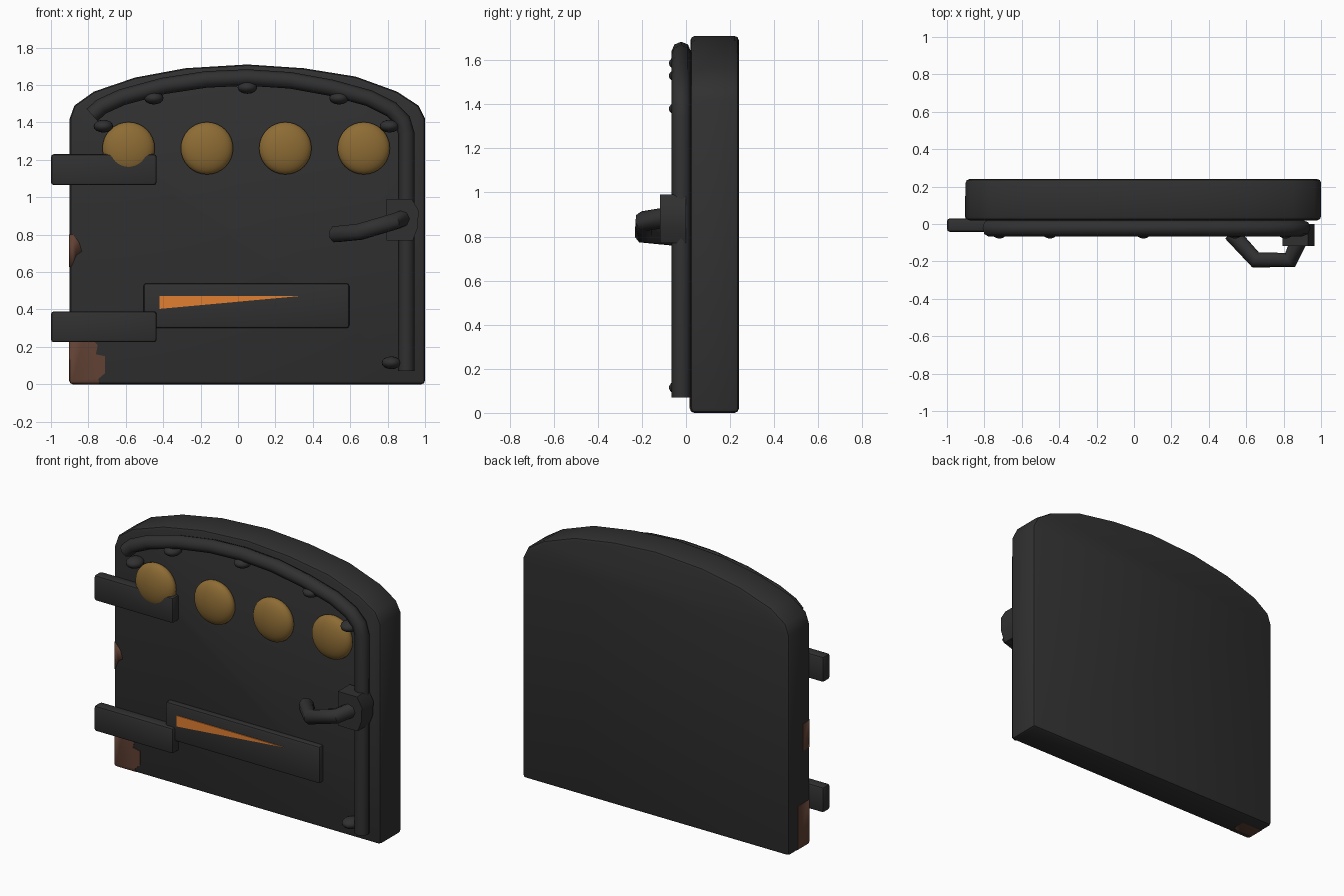
import bpy
import bmesh
from math import radians
from mathutils import Vector

cube = bpy.data.objects.get("Cube")
if cube:
    bpy.data.objects.remove(cube, do_unlink=True)


def material(name, rgb):
    m = bpy.data.materials.new(name)
    m.use_nodes = True
    m.diffuse_color = (*rgb, 1)
    bsdf = m.node_tree.nodes["Principled BSDF"]
    bsdf.inputs["Base Color"].default_value = (*rgb, 1)
    bsdf.inputs["Roughness"].default_value = 0.8
    return m


IRON = material("dark iron", (0.03, 0.03, 0.03))
BRASS = material("aged brass", (0.27, 0.15, 0.035))
GLOW = material("ember orange", (0.75, 0.21, 0.03))
RUST = material("rust brown", (0.12, 0.053, 0.034))


def smooth(obj, angle=40):
    bpy.ops.object.select_all(action='DESELECT')
    obj.select_set(True)
    bpy.context.view_layer.objects.active = obj
    bpy.ops.object.shade_smooth_by_angle(angle=radians(angle))


def prism(name, outline, front, back, mat, bevel=0.0):
    """Extrude an x-z outline from front to back along y."""
    bm = bmesh.new()
    face = bm.faces.new([bm.verts.new((x, front, z)) for x, z in outline])
    ext = bmesh.ops.extrude_face_region(bm, geom=[face])
    moved = [v for v in ext["geom"] if isinstance(v, bmesh.types.BMVert)]
    bmesh.ops.translate(bm, verts=moved, vec=(0, back - front, 0))
    bmesh.ops.recalc_face_normals(bm, faces=bm.faces)
    if bevel:
        sharp = [e for e in bm.edges if e.calc_face_angle(0) > radians(50)]
        bmesh.ops.bevel(bm, geom=sharp, offset=bevel, segments=2,
                        profile=0.5, affect='EDGES')
    mesh = bpy.data.meshes.new(name)
    bm.to_mesh(mesh)
    bm.free()
    obj = bpy.data.objects.new(name, mesh)
    bpy.context.collection.objects.link(obj)
    mesh.materials.append(mat)
    smooth(obj)
    return obj


def plate(name, x0, x1, z0, z1, front, back, mat, bevel=0.015):
    outline = [(x0, z0), (x1, z0), (x1, z1), (x0, z1)]
    return prism(name, outline, front, back, mat, bevel)


def ball(name, centre, radii, mat, segments, rings):
    """Squashed sphere with its pole facing the front."""
    bpy.ops.mesh.primitive_uv_sphere_add(segments=segments, ring_count=rings,
                                         radius=1, location=centre,
                                         rotation=(radians(90), 0, 0))
    obj = bpy.context.object
    obj.name = name
    obj.scale = (radii[0], radii[2], radii[1])
    obj.data.materials.append(mat)
    smooth(obj, 60)


def tube(name, points, radius, mat):
    curve = bpy.data.curves.new(name, 'CURVE')
    curve.dimensions = '3D'
    curve.bevel_depth = radius
    curve.bevel_resolution = 2
    curve.use_fill_caps = True
    spline = curve.splines.new('POLY')
    spline.points.add(len(points) - 1)
    for p, co in zip(spline.points, points):
        p.co = (*co, 1)
    obj = bpy.data.objects.new(name, curve)
    bpy.context.collection.objects.link(obj)
    curve.materials.append(mat)
    smooth(obj)
    bpy.ops.object.convert(target='MESH')
    smooth(bpy.context.object, 50)


# Door slab with an arched top
arch = [(1.0, 1.42), (0.965, 1.49), (0.85, 1.565), (0.63, 1.645), (0.35, 1.69),
        (0.05, 1.71), (-0.28, 1.69), (-0.55, 1.64), (-0.77, 1.565),
        (-0.875, 1.49), (-0.9, 1.42)]
door_outline = [(-0.9, 0), (1.0, 0)] + arch
prism("door_slab", door_outline, 0.02, 0.24, IRON, 0.02)

# Rust patches: a thin skin of the slab, kept only inside ragged cutters
rust_areas = {
    "lower": (0.15, [(-1, -0.1), (-0.74, -0.1), (-0.745, 0.03), (-0.71, 0.06),
                     (-0.71, 0.15), (-0.76, 0.16), (-0.75, 0.21),
                     (-0.82, 0.28), (-1, 0.3)]),
    "upper": (0.1, [(-1, 0.6), (-0.89, 0.63), (-0.865, 0.69), (-0.835, 0.71),
                    (-0.85, 0.76), (-0.88, 0.8), (-1, 0.8)]),
}
for name, (depth, outline) in rust_areas.items():
    skin = plate(name + "_rust_patch", -0.903, 0.9, -0.0, 1.2,
                 0.017, 0.237, RUST, 0.02)
    cutter = prism(name + "_rust_cutter", outline, -0.1, depth, RUST)
    cutter.hide_render = True
    cutter.hide_viewport = False
    mod = skin.modifiers.new("ragged edge", 'BOOLEAN')
    mod.operation = 'INTERSECT'
    mod.solver = 'EXACT'
    mod.object = cutter
    bpy.ops.object.select_all(action='DESELECT')
    skin.select_set(True)
    bpy.context.view_layer.objects.active = skin
    bpy.ops.object.modifier_apply(modifier=mod.name)
    bpy.data.objects.remove(cutter, do_unlink=True)

# Rounded bar along the arch and down the latch side
bar = [(-0.78, 1.44), (-0.73, 1.485), (-0.62, 1.535), (-0.4, 1.595),
       (-0.17, 1.63), (0.05, 1.64), (0.28, 1.625), (0.5, 1.585), (0.7, 1.53),
       (0.82, 1.47), (0.88, 1.41), (0.9, 1.34), (0.9, 0.07)]
tube("edge_bar", [(x, -0.022, z) for x, z in bar], 0.044, IRON)

# Rivets
rivets = [(-0.72, 1.38), (-0.45, 1.53), (0.05, 1.587), (0.54, 1.53),
          (0.81, 1.38), (0.82, 0.115)]
for i, (x, z) in enumerate(rivets):
    ball(f"rivet_{i + 1}", (x, -0.02, z), (0.052, 0.058, 0.034), IRON, 16, 10)

# Row of domed brass discs
for i in range(4):
    ball(f"brass_disc_{i + 1}", (-0.585 + 0.419 * i, 0, 1.262),
         (0.14, 0.06, 0.14), BRASS, 32, 16)

# Hinge straps
for name, z in (("upper_hinge", 1.065), ("lower_hinge", 0.225)):
    plate(name, -1.0, -0.435, z, z + 0.165, -0.042, 0.03, IRON)

# Vent plate with a glowing wedge
plate("vent_plate", -0.505, 0.595, 0.3, 0.54, -0.02, 0.03, IRON)
prism("glowing_slot", [(-0.42, 0.403), (0.345, 0.473), (-0.42, 0.473)],
      -0.025, -0.018, GLOW)

# Latch block and bent handle
prism("latch_block", [(0.795, 0.77), (0.935, 0.77), (0.962, 0.84),
                      (0.965, 0.93), (0.93, 0.99), (0.795, 0.99)],
      -0.118, 0.0, IRON)
tube("latch_handle", [(0.89, -0.07, 0.89), (0.835, -0.192, 0.87),
                      (0.65, -0.192, 0.815), (0.52, -0.05, 0.802)],
     0.046, IRON)
